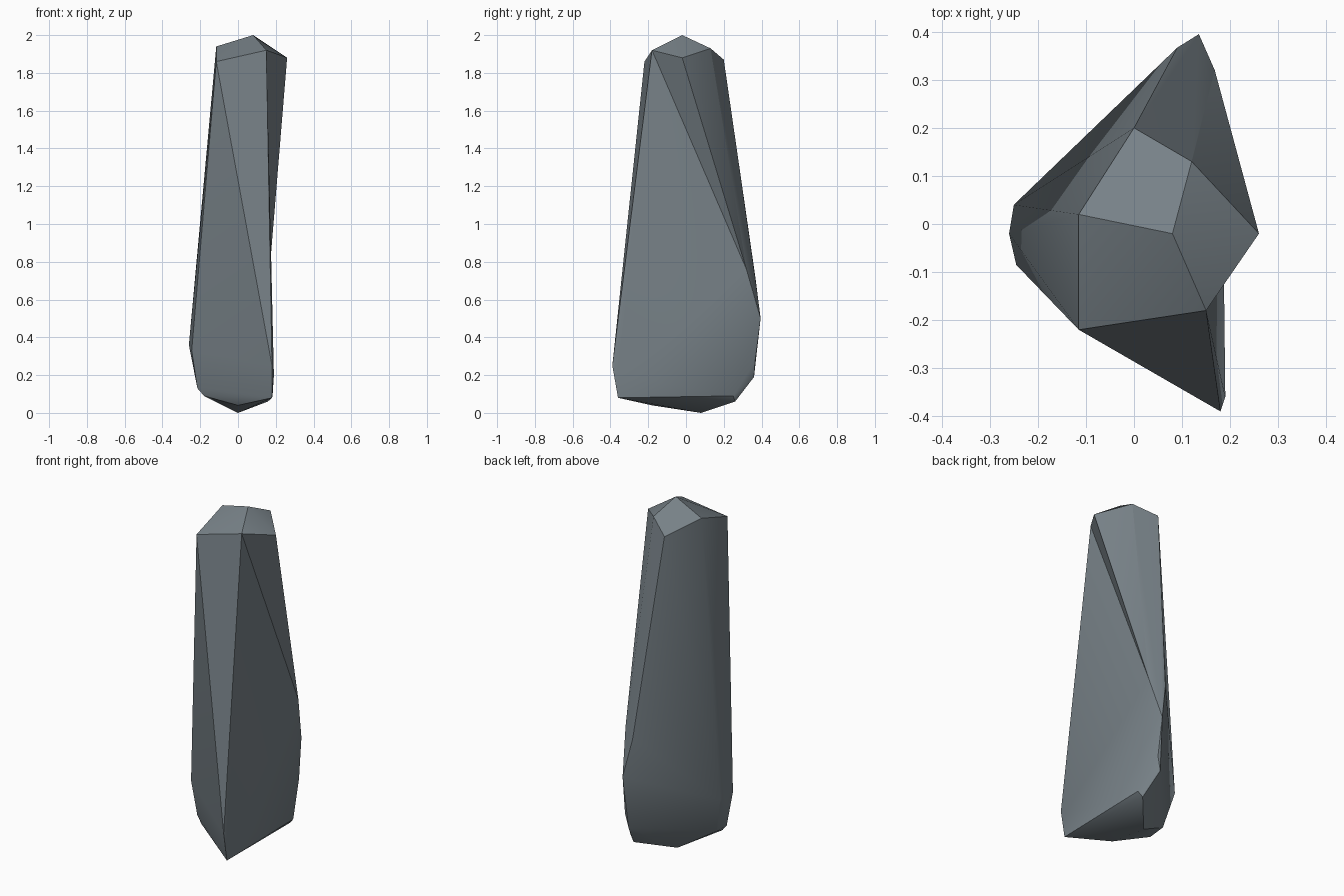
import bpy, bmesh, math

if "Cube" in bpy.data.objects:
    bpy.data.objects.remove(bpy.data.objects["Cube"])

stone = bpy.data.materials.new("slate grey")
stone.diffuse_color = (0.185, 0.22, 0.243, 1)
stone.use_nodes = True
stone.node_tree.nodes["Principled BSDF"].inputs["Base Color"].default_value = stone.diffuse_color


def hull(name, points):
    """Faceted stone piece: convex hull of a few corner points."""
    bm = bmesh.new()
    for p in points:
        bm.verts.new(p)
    res = bmesh.ops.convex_hull(bm, input=bm.verts[:])
    junk = [v for v in res["geom_interior"] if isinstance(v, bmesh.types.BMVert)]
    bmesh.ops.delete(bm, geom=junk, context='VERTS')
    bmesh.ops.dissolve_limit(bm, angle_limit=math.radians(1), verts=bm.verts[:], edges=bm.edges[:])
    bmesh.ops.recalc_face_normals(bm, faces=bm.faces[:])
    me = bpy.data.meshes.new(name)
    bm.to_mesh(me)
    bm.free()
    ob = bpy.data.objects.new(name, me)
    bpy.context.collection.objects.link(ob)
    me.materials.append(stone)
    bpy.ops.object.select_all(action='DESELECT')
    ob.select_set(True)
    bpy.context.view_layer.objects.active = ob
    bpy.ops.object.shade_smooth_by_angle(angle=math.radians(30))
    return ob


# shared corners of the crown and the back ridge
peak, back, back_left = (.08, -.02, 2), (.12, .13, 1.93), (0, .2, 1.87)
left, front_left, front_right = (-.115, .02, 1.94), (-.115, -.22, 1.86), (.15, -.18, 1.92)
right = (.26, -.02, 1.88)
ridge_a, ridge_b, ridge_c = (.168, .32, .76), (.09, .367, .72), (.135, .395, .5)

# main tapering block
hull("rock_body", [
    peak, back, back_left, left, front_left, front_right, ridge_a, ridge_b, ridge_c,
    # left bulge
    (-.26, -.02, .36), (-.25, .04, .33), (-.245, -.085, .33),
    (-.215, -.07, .13), (-.18, -.08, .09), (-.2, .0, .12),
    # front right foot
    (.18, -.39, .25), (.19, -.36, .2), (.18, -.36, .08), (.12, -.28, .065),
    # underside and chipped back corner
    (0, -.18, .04), (0, .08, 0), (.14, .365, .27), (.12, .36, .19),
    (.183, .25, .09), (.158, .26, .06),
])

# overhanging shoulder on the right
hull("rock_shoulder", [peak, back, back_left, front_right, right, ridge_a, ridge_b])
